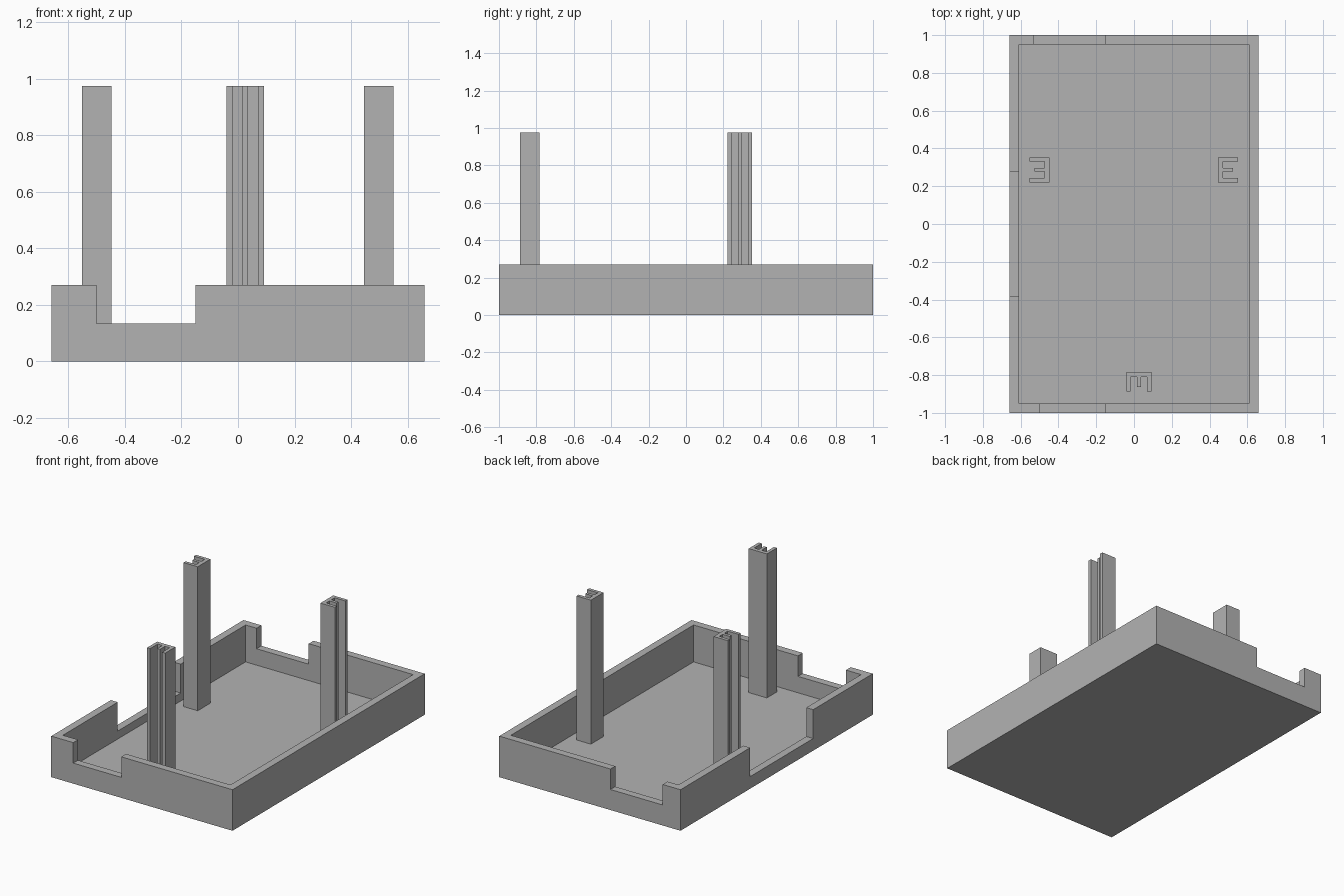
import bpy
import bmesh
from math import pi
from mathutils import Matrix, Vector

if "Cube" in bpy.data.objects:
    bpy.data.objects.remove(bpy.data.objects["Cube"], do_unlink=True)

grey = bpy.data.materials.new("plain grey")
grey.use_nodes = True
grey.diffuse_color = (0.45, 0.45, 0.45, 1)
grey.node_tree.nodes["Principled BSDF"].inputs["Base Color"].default_value = grey.diffuse_color


def add_object(name, bm):
    mesh = bpy.data.meshes.new(name)
    bmesh.ops.recalc_face_normals(bm, faces=bm.faces[:])
    bm.to_mesh(mesh)
    bm.free()
    mesh.materials.append(grey)
    obj = bpy.data.objects.new(name, mesh)
    bpy.context.collection.objects.link(obj)
    return obj


def box(name, low, high):
    low, high = Vector(low), Vector(high)
    bm = bmesh.new()
    bmesh.ops.create_cube(bm, size=1)
    bmesh.ops.scale(bm, vec=high - low, verts=bm.verts[:])
    bmesh.ops.translate(bm, vec=(low + high) / 2, verts=bm.verts[:])
    return add_object(name, bm)


def cut(target, cutter):
    cutter.hide_render = True
    mod = target.modifiers.new("cut", "BOOLEAN")
    mod.operation, mod.solver, mod.object = "DIFFERENCE", "EXACT", cutter
    bpy.context.view_layer.objects.active = target
    bpy.ops.object.modifier_apply(modifier=mod.name)
    bpy.data.objects.remove(cutter, do_unlink=True)


# Open tray with three wall notches
HALF_X, HALF_Y, RIM, WALL, FLOOR = 0.66, 1.0, 0.27, 0.05, 0.027
IN_X, IN_Y = HALF_X - WALL, HALF_Y - WALL
tray = box("tray", (-HALF_X, -HALF_Y, 0), (HALF_X, HALF_Y, RIM))
cut(tray, box("hollow", (-IN_X, -IN_Y, FLOOR), (IN_X, IN_Y, 0.5)))
cut(tray, box("front_notch", (-0.5, -1.1, 0.135), (-0.15, -0.9, 0.5)))
cut(tray, box("back_notch", (-0.53, 0.9, 0.135), (-0.15, 1.1, 0.5)))
cut(tray, box("right_notch", (-0.8, -0.38, 0.08), (-0.55, 0.275, 0.5)))


# E-shaped post: spine at +y, three arms toward -y, the middle one shorter
def post(name, location, angle):
    w, d, gap_side, mid, spine, tip = 0.066, 0.052, 0.044, 0.01, 0.026, -0.027
    half = [(w, d), (w, -d), (gap_side, -d), (gap_side, spine), (mid, spine), (mid, tip)]
    outline = half + [(-x, y) for x, y in reversed(half)]
    bm = bmesh.new()
    face = bm.faces.new([bm.verts.new((x, y, FLOOR)) for x, y in outline])
    top = bmesh.ops.extrude_face_region(bm, geom=[face])["geom"]
    bmesh.ops.translate(bm, vec=(0, 0, 0.975 - FLOOR),
                        verts=[g for g in top if isinstance(g, bmesh.types.BMVert)])
    bm.transform(Matrix.Translation((*location, 0)) @ Matrix.Rotation(angle, 4, "Z"))
    return add_object(name, bm)


post("front_post", (0.026, -0.836), 0)
post("right_post", (-0.5, 0.287), -pi / 2)
post("left_post", (0.498, 0.287), pi / 2)
